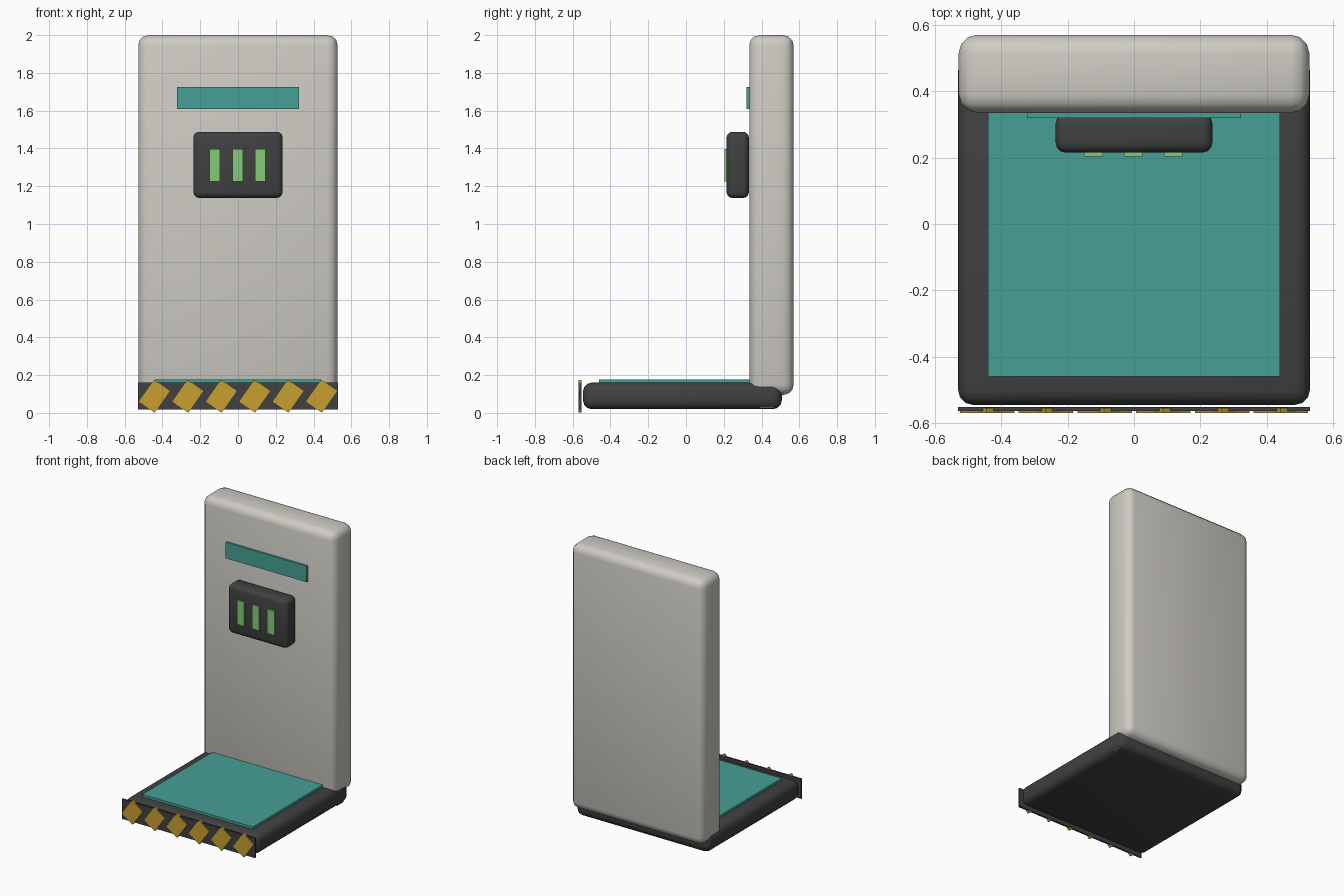
import bpy
import math

if "Cube" in bpy.data.objects:
    bpy.data.objects.remove(bpy.data.objects["Cube"], do_unlink=True)


def material(name, r, g, b):
    mat = bpy.data.materials.new(name)
    mat.use_nodes = True
    mat.diffuse_color = (r, g, b, 1)
    mat.node_tree.nodes["Principled BSDF"].inputs["Base Color"].default_value = (r, g, b, 1)
    return mat


shell = material("warm light grey", 0.62, 0.60, 0.55)
dark = material("charcoal", 0.052, 0.052, 0.054)
teal = material("teal", 0.062, 0.35, 0.30)
gold = material("amber", 0.58, 0.35, 0.03)
green = material("light green", 0.23, 0.60, 0.19)


def box(name, mat, xs, ys, zs, bevel=0.0, tilt=0.0):
    """Box spanning the given ranges, optionally rounded or tilted about y."""
    spans = (xs, ys, zs)
    bpy.ops.mesh.primitive_cube_add(size=1, location=[(a + b) / 2 for a, b in spans])
    obj = bpy.context.object
    obj.name = name
    obj.scale = [b - a for a, b in spans]
    bpy.ops.object.transform_apply(location=False, rotation=False, scale=True)
    obj.rotation_euler.y = tilt
    obj.data.materials.append(mat)
    if bevel:
        mod = obj.modifiers.new("rounded_edges", "BEVEL")
        mod.width = bevel
        mod.segments = 3
        bpy.ops.object.shade_smooth()
    return obj


# Platform with its standing mat
box("platform_base", dark, (-0.53, 0.53), (-0.545, 0.507), (0.02, 0.16), 0.045)
box("platform_mat", teal, (-0.44, 0.44), (-0.46, 0.42), (0.15, 0.178))
box("base_side_tab", teal, (0.46, 0.515), (0.39, 0.465), (0.025, 0.036))

# Upright back panel
box("back_panel", shell, (-0.528, 0.528), (0.335, 0.57), (0.095, 2.0), 0.055)
box("header_bar", teal, (-0.322, 0.322), (0.32, 0.345), (1.61, 1.725))

# Control box with three indicator bars
box("control_box", dark, (-0.236, 0.236), (0.215, 0.333), (1.138, 1.488), 0.03)
for i in range(3):
    x = (i - 1) * 0.12 - 0.002
    box(f"indicator_bar_{i + 1}", green, (x - 0.028, x + 0.028), (0.204, 0.225), (1.224, 1.398))

# Front warning strip with slanted blocks
box("warning_strip", dark, (-0.53, 0.53), (-0.564, -0.552), (0.018, 0.16))
for i in range(6):
    x = (i - 2.5) * 0.177
    box(f"warning_stripe_{i + 1}", gold, (x - 0.051, x + 0.051), (-0.57, -0.554),
        (0.018, 0.158), tilt=math.radians(35))
